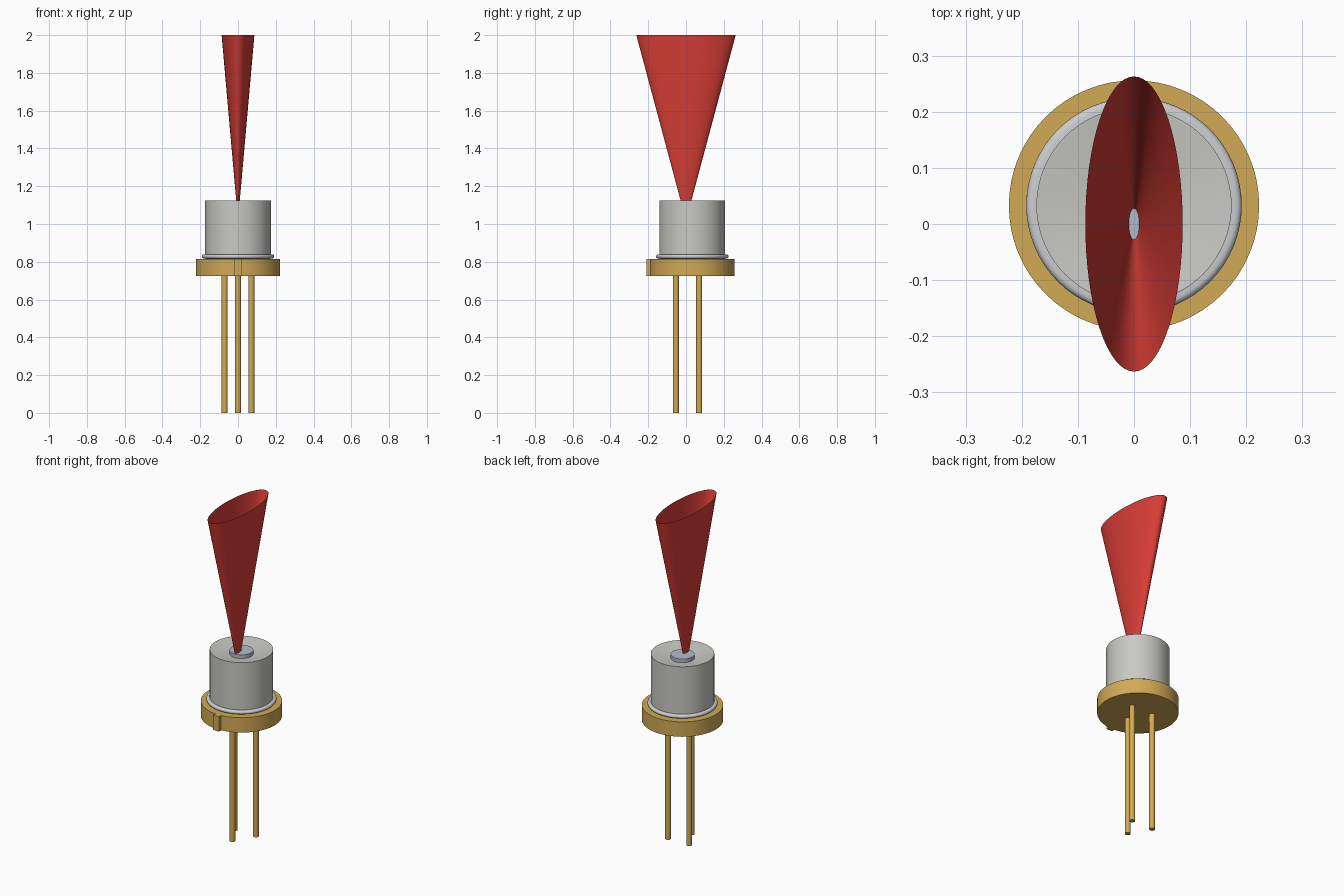
import bpy
import bmesh
import math
from mathutils import Matrix, Vector

if "Cube" in bpy.data.objects:
    bpy.data.objects.remove(bpy.data.objects["Cube"], do_unlink=True)

AXIS_Y = 0.033  # axis of the round housing


def material(name, rgb, roughness=0.5):
    mat = bpy.data.materials.new(name)
    mat.use_nodes = True
    color = (*rgb, 1.0)
    mat.diffuse_color = color
    shader = mat.node_tree.nodes["Principled BSDF"]
    shader.inputs["Base Color"].default_value = color
    shader.inputs["Roughness"].default_value = roughness
    return mat


gold = material("gold", (0.64, 0.40, 0.09))
silver = material("silver", (0.58, 0.58, 0.55))
steel = material("pale steel", (0.60, 0.61, 0.62))
glass = material("blue grey glass", (0.45, 0.50, 0.60))
red = material("beam red", (0.69, 0.047, 0.037))


def finish(name, bm, mat, smooth=True):
    mesh = bpy.data.meshes.new(name)
    bm.to_mesh(mesh)
    bm.free()
    obj = bpy.data.objects.new(name, mesh)
    bpy.context.collection.objects.link(obj)
    mesh.materials.append(mat)
    if smooth:
        bpy.ops.object.select_all(action="DESELECT")
        obj.select_set(True)
        bpy.context.view_layer.objects.active = obj
        bpy.ops.object.shade_smooth_by_angle(angle=math.radians(35))
    return obj


def lathe(name, profile, mat, x=0.0, y=AXIS_Y, sides=64):
    """Spin a radius/height profile around a vertical axis."""
    bm = bmesh.new()
    verts = [bm.verts.new((r, 0, z)) for r, z in profile]
    edges = [bm.edges.new(pair) for pair in zip(verts, verts[1:])]
    bmesh.ops.spin(bm, geom=verts + edges, cent=(0, 0, 0), axis=(0, 0, 1),
                   angle=math.tau, steps=sides, use_merge=True)
    bmesh.ops.remove_doubles(bm, verts=bm.verts, dist=1e-5)
    bmesh.ops.recalc_face_normals(bm, faces=bm.faces)
    bmesh.ops.translate(bm, verts=bm.verts, vec=(x, y, 0))
    return finish(name, bm, mat)


# Round base plate
lathe("base_plate", [(0, 0.725), (0.223, 0.725), (0.223, 0.815), (0, 0.815)], gold)

# Key tab on the front of the base plate
bm = bmesh.new()
bmesh.ops.create_cube(bm, size=1, matrix=Matrix.LocRotScale(
    Vector((0, -0.19, 0.77)), None, Vector((0.038, 0.04, 0.09))))
finish("key_tab", bm, gold, smooth=False)

# Rounded weld flange
flange = [(0.165, 0.815)]
for i in range(9):
    a = math.pi * (i / 8 - 0.5)
    flange.append((0.181 + 0.011 * math.cos(a), 0.828 + 0.011 * math.sin(a)))
flange.append((0.165, 0.839))
lathe("weld_flange", flange, steel)

# Can with a shallow dished lid
lathe("can", [(0, 0.82), (0.174, 0.82), (0.174, 1.125), (0.171, 1.125),
              (0.06, 1.098), (0, 1.098)], silver)

# Window disc in the lid: dark-edged plug level with the rim
lathe("window", [(0, 1.09), (0.065, 1.09), (0.065, 1.121), (0, 1.121)], glass)

# Three contact pins
for name, x, y in (("left_pin", 0.071, 0.07), ("right_pin", -0.071, 0.07),
                   ("front_pin", 0, -0.053)):
    lathe(name, [(0, 0), (0.016, 0), (0.016, 0.73), (0, 0.73)], gold, x, y, sides=24)

# Open elliptical light beam
bm = bmesh.new()
bmesh.ops.create_cone(bm, cap_ends=False, segments=64, radius1=0.028, radius2=0.263,
                      depth=0.878, matrix=Matrix.Translation((0, 0, 1.561)))
bmesh.ops.scale(bm, verts=bm.verts, vec=(0.33, 1, 1))
finish("light_beam", bm, red)
